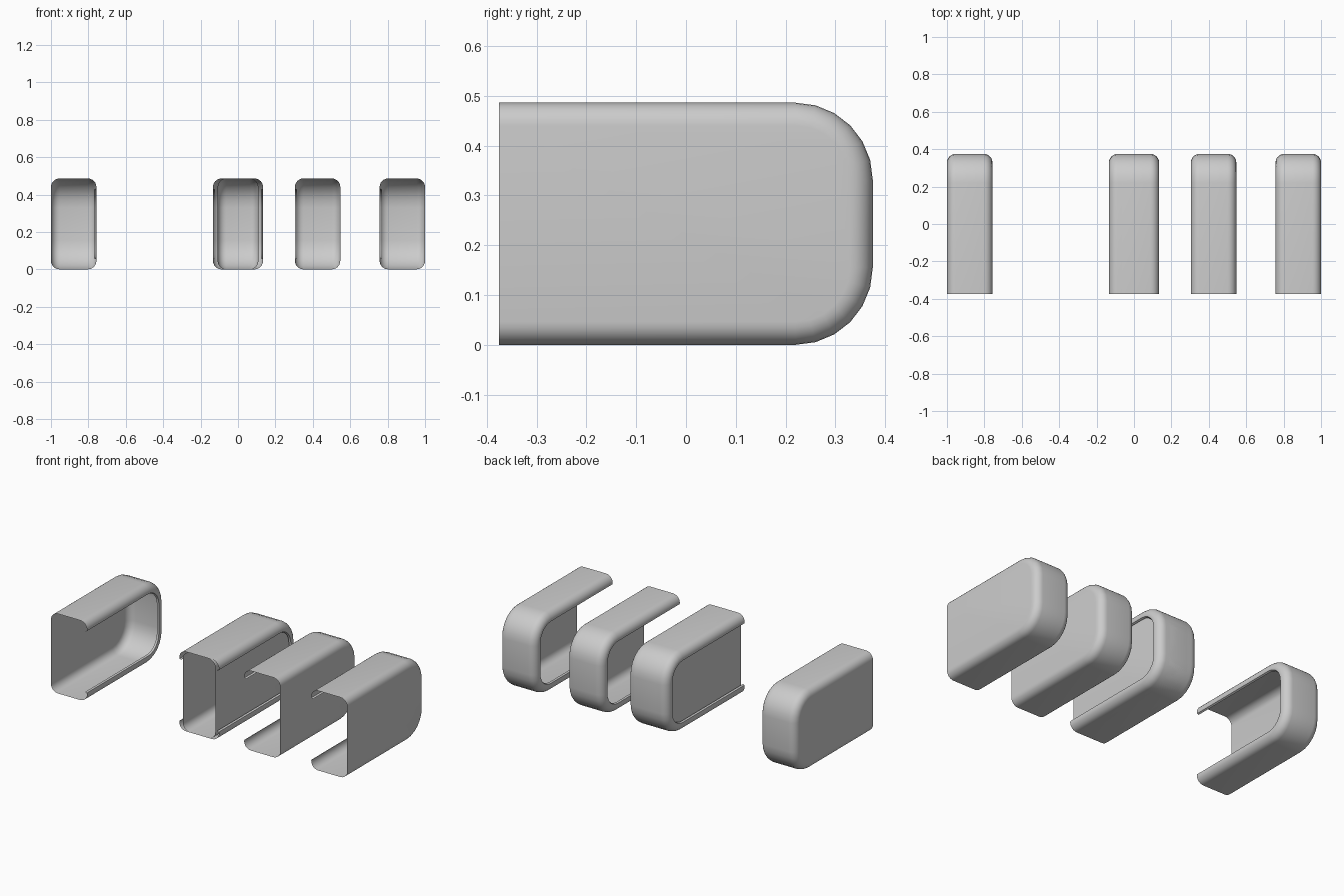
import bpy, bmesh
from math import sin, cos, pi

if "Cube" in bpy.data.objects:
    bpy.data.objects.remove(bpy.data.objects["Cube"])

L, H, W = 0.375, 0.486, 0.243   # half length, height, shell width
CORNER, EDGE = 0.155, 0.046     # back corner radius, edge rounding
SEG, ESEG = 6, 6


def u_path(inset):
    """U outline in (y, z): open at the front, rounded at the back."""
    r = CORNER - inset
    yc = L - CORNER
    pts = [(-L, inset)]
    for zc, start in ((CORNER, -pi / 2), (H - CORNER, 0)):
        for i in range(SEG + 1):
            a = start + i / SEG * pi / 2
            pts.append((yc + r * cos(a), zc + r * sin(a)))
    pts.append((-L, H - inset))
    return pts


def cross_section():
    """(x, inset) from the flat panel, over the band, to the curled lip."""
    pts = []
    for i in range(ESEG + 1):
        a = i / ESEG * pi / 2
        pts.append((EDGE * (1 - cos(a)), EDGE * (1 - sin(a))))
    pts += [(W - x, d) for x, d in reversed(pts)]
    pts += [(W - 0.002, EDGE + 0.008), (W - 0.012, EDGE + 0.013)]
    return pts


def shell(name, panel_x, direction):
    """Thin cover with its closed panel at panel_x, opening toward direction."""
    bm = bmesh.new()
    rings = [[bm.verts.new((panel_x + direction * x, y, z)) for y, z in u_path(d)]
             for x, d in cross_section()]
    # side panel
    bm.faces.new(rings[0])
    # rounded band and lip
    for a, b in zip(rings, rings[1:]):
        for i in range(len(a) - 1):
            bm.faces.new((a[i], b[i], b[i + 1], a[i + 1]))
    bmesh.ops.recalc_face_normals(bm, faces=bm.faces)
    bm.faces.ensure_lookup_table()
    if bm.faces[0].normal.x * direction > 0:
        bmesh.ops.reverse_faces(bm, faces=bm.faces)
    me = bpy.data.meshes.new(name)
    bm.to_mesh(me)
    bm.free()
    ob = bpy.data.objects.new(name, me)
    bpy.context.collection.objects.link(ob)
    bpy.ops.object.select_all(action='DESELECT')
    ob.select_set(True)
    bpy.context.view_layer.objects.active = ob
    bpy.ops.object.shade_smooth_by_angle(angle=pi / 6)


# separate left half, nested pair in the middle, two separate right halves
shell("left_cover", -1.0, 1)
shell("nested_cover_left", -0.109, 1)
shell("nested_cover_right", 0.109, -1)
shell("inner_right_cover", 0.547, -1)
shell("outer_right_cover", 1.0, -1)
